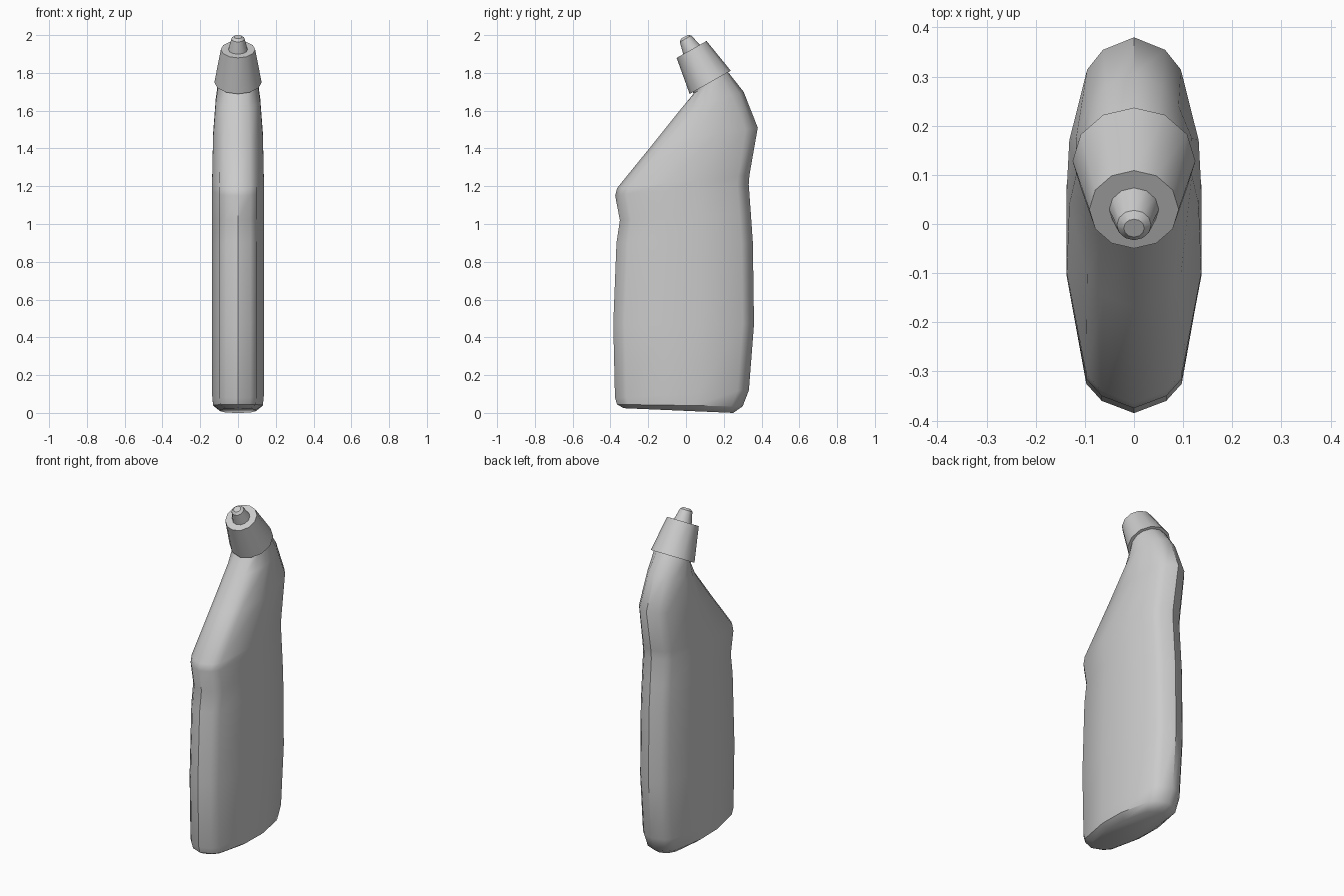
import bpy, bmesh, math
from mathutils import Vector

if "Cube" in bpy.data.objects:
    bpy.data.objects.remove(bpy.data.objects["Cube"])


def loft(name, rings, angle):
    """Skin a list of equal-length closed rings and cap both ends."""
    bm = bmesh.new()
    rows = [[bm.verts.new(p) for p in ring] for ring in rings]
    n = len(rows[0])
    for a, b in zip(rows, rows[1:]):
        for i in range(n):
            j = (i + 1) % n
            bm.faces.new((a[i], a[j], b[j], b[i]))
    bm.faces.new(rows[0])
    bm.faces.new(rows[-1])
    bmesh.ops.recalc_face_normals(bm, faces=bm.faces)
    mesh = bpy.data.meshes.new(name)
    bm.to_mesh(mesh)
    bm.free()
    ob = bpy.data.objects.new(name, mesh)
    bpy.context.collection.objects.link(ob)
    bpy.ops.object.select_all(action='DESELECT')
    ob.select_set(True)
    bpy.context.view_layer.objects.active = ob
    bpy.ops.object.shade_smooth_by_angle(angle=math.radians(angle))
    return ob


# Bottle cross-section: flat oblong blended towards a round neck
def section(yf, zf, yb, zb, w, roundness):
    front, back = Vector((0, yf, zf)), Vector((0, yb, zb))
    size = (back - front).length
    oblong = [(0, 0), (.48, .025 / size), (.71, .06 / size), (1, .38)]
    oblong += [(x, 1 - t) for x, t in reversed(oblong)]
    half = []
    for (x, t), deg in zip(oblong, (0, 28, 56, 78, 102, 124, 152, 180)):
        a = math.radians(deg)
        x += (math.sin(a) - x) * roundness
        t += ((1 - math.cos(a)) / 2 - t) * roundness
        half.append(front.lerp(back, t) + Vector((x * w, 0, 0)))
    return half + [Vector((-p.x, p.y, p.z)) for p in reversed(half[1:-1])]


# Bottle: front y, z, back y, z, half width, roundness
body = [
    (-.33, .025, .25, .0, .095, 0),
    (-.365, .045, .30, .035, .132, 0),
    (-.376, .08, .333, .12, .137, 0),
    (-.385, .47, .36, .47, .137, 0),
    (-.368, .90, .354, .90, .137, 0),
    (-.35, 1.02, .343, 1.06, .137, 0),
    (-.375, 1.15, .332, 1.21, .137, 0),
    (-.365, 1.19, .336, 1.26, .137, 0),
    (-.17, 1.43, .38, 1.51, .132, .1),
    (-.03, 1.605, .305, 1.70, .119, .45),
    (.04, 1.69, .222, 1.805, .107, 1),
    (.015, 1.735, .19, 1.845, .10, 1),
]
loft("bottle_body", [section(*r) for r in body], 40)

# Tilted cap and nozzle share one axis
ORIGIN = Vector((0, .128, 1.75))
AXIS = Vector((0, -.492, .87)).normalized()
SIDE = Vector((1, 0, 0))
UP = AXIS.cross(SIDE)


def turned(name, profile, sides=12):
    rings = []
    for r, h in profile:
        angles = [math.tau * i / sides for i in range(sides)]
        rings.append([ORIGIN + AXIS * h + (SIDE * math.cos(a) + UP * math.sin(a)) * r
                      for a in angles])
    return loft(name, rings, 35)


turned("cap", [(.125, 0), (.091, .20)])
turned("nozzle", [(.051, .198), (.035, .265), (.021, .277)])
